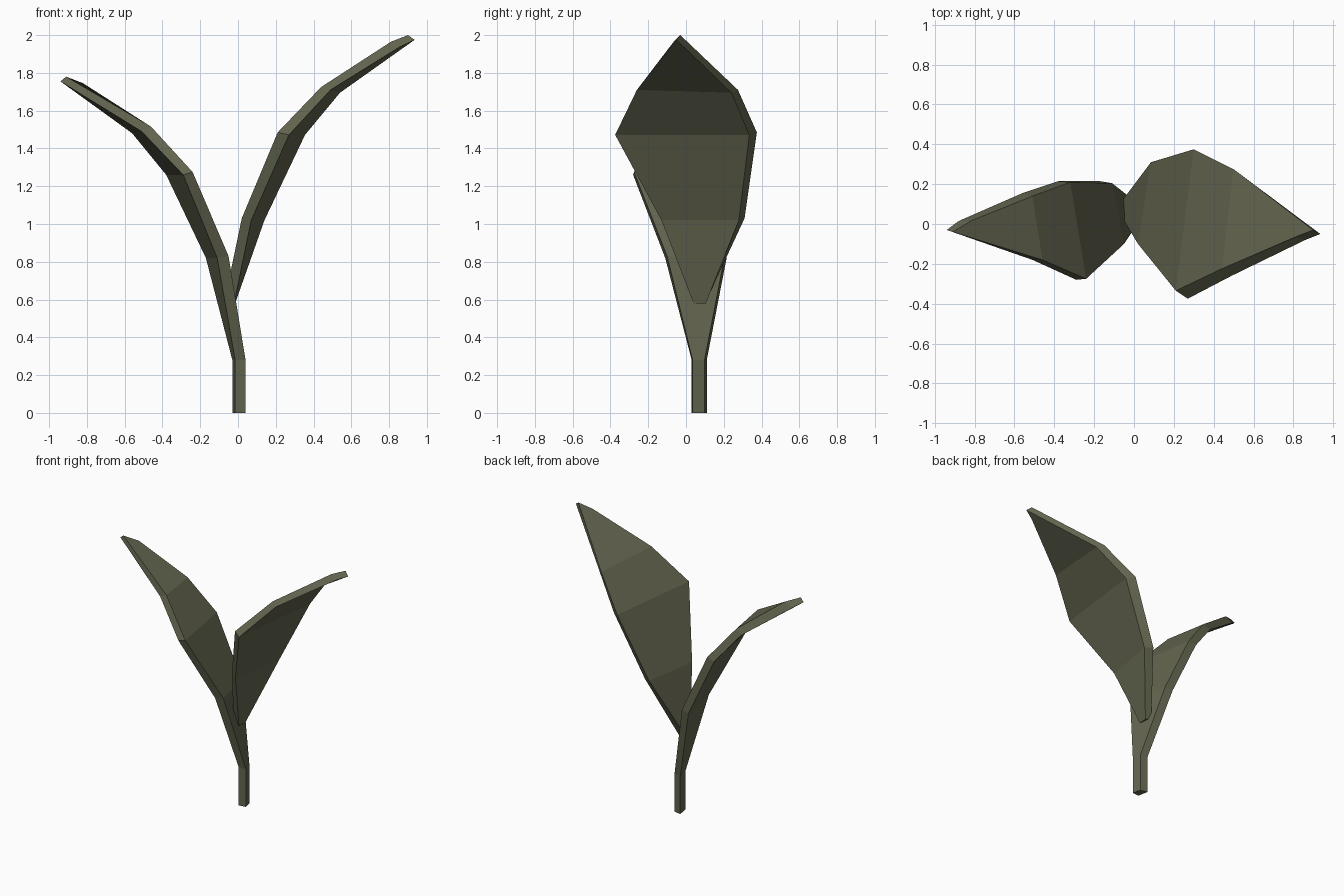
import bpy, bmesh

green = bpy.data.materials.new("dull olive green")
green.diffuse_color = (0.125, 0.13, 0.078, 1)


def leaf(name, rows):
    """Loft four-cornered sections (upper front, upper back, under back, under front)."""
    bm = bmesh.new()
    rings = [[bm.verts.new(p) for p in row] for row in rows]
    for a, b in zip(rings, rings[1:]):
        for i in range(4):
            j = (i + 1) % 4
            bm.faces.new((a[i], a[j], b[j], b[i]))
    bm.faces.new(rings[0])
    bm.faces.new(rings[-1])
    bmesh.ops.recalc_face_normals(bm, faces=bm.faces)
    mesh = bpy.data.meshes.new(name)
    bm.to_mesh(mesh)
    bm.free()
    mesh.materials.append(green)
    bpy.context.collection.objects.link(bpy.data.objects.new(name, mesh))


# Shorter leaf, growing out of the square stem
stem = [(0.04, 0.035), (0.025, 0.098), (-0.03, 0.11), (-0.015, 0.03)]
leaf("stem_and_left_leaf", [
    [(x, y, 0) for x, y in stem],
    [(x, y, 0.28) for x, y in stem],
    [(-0.05, -0.10, 0.83), (-0.11, 0.205, 0.83), (-0.17, 0.215, 0.82), (-0.11, -0.11, 0.82)],
    [(-0.24, -0.275, 1.275), (-0.32, 0.21, 1.275), (-0.38, 0.215, 1.26), (-0.29, -0.28, 1.26)],
    [(-0.46, -0.18, 1.515), (-0.51, 0.14, 1.51), (-0.56, 0.155, 1.48), (-0.51, -0.18, 1.49)],
    [(-0.91, -0.04, 1.78), (-0.82, 0.015, 1.745), (-0.88, 0.015, 1.715), (-0.94, -0.03, 1.755)],
])

# Taller leaf, its foot sunk into the other leaf
leaf("right_leaf", [
    [(-0.07, 0.05, 0.60), (-0.065, 0.11, 0.60), (-0.015, 0.105, 0.58), (-0.02, 0.04, 0.58)],
    [(0.02, -0.10, 1.03), (0.085, 0.31, 1.03), (0.14, 0.28, 1.02), (0.07, -0.13, 1.02)],
    [(0.21, -0.335, 1.485), (0.30, 0.375, 1.485), (0.355, 0.335, 1.472), (0.27, -0.375, 1.472)],
    [(0.44, -0.225, 1.725), (0.50, 0.275, 1.71), (0.54, 0.24, 1.695), (0.49, -0.26, 1.71)],
    [(0.81, -0.065, 1.965), (0.90, -0.03, 2.0), (0.935, -0.05, 1.975), (0.86, -0.08, 1.94)],
])
